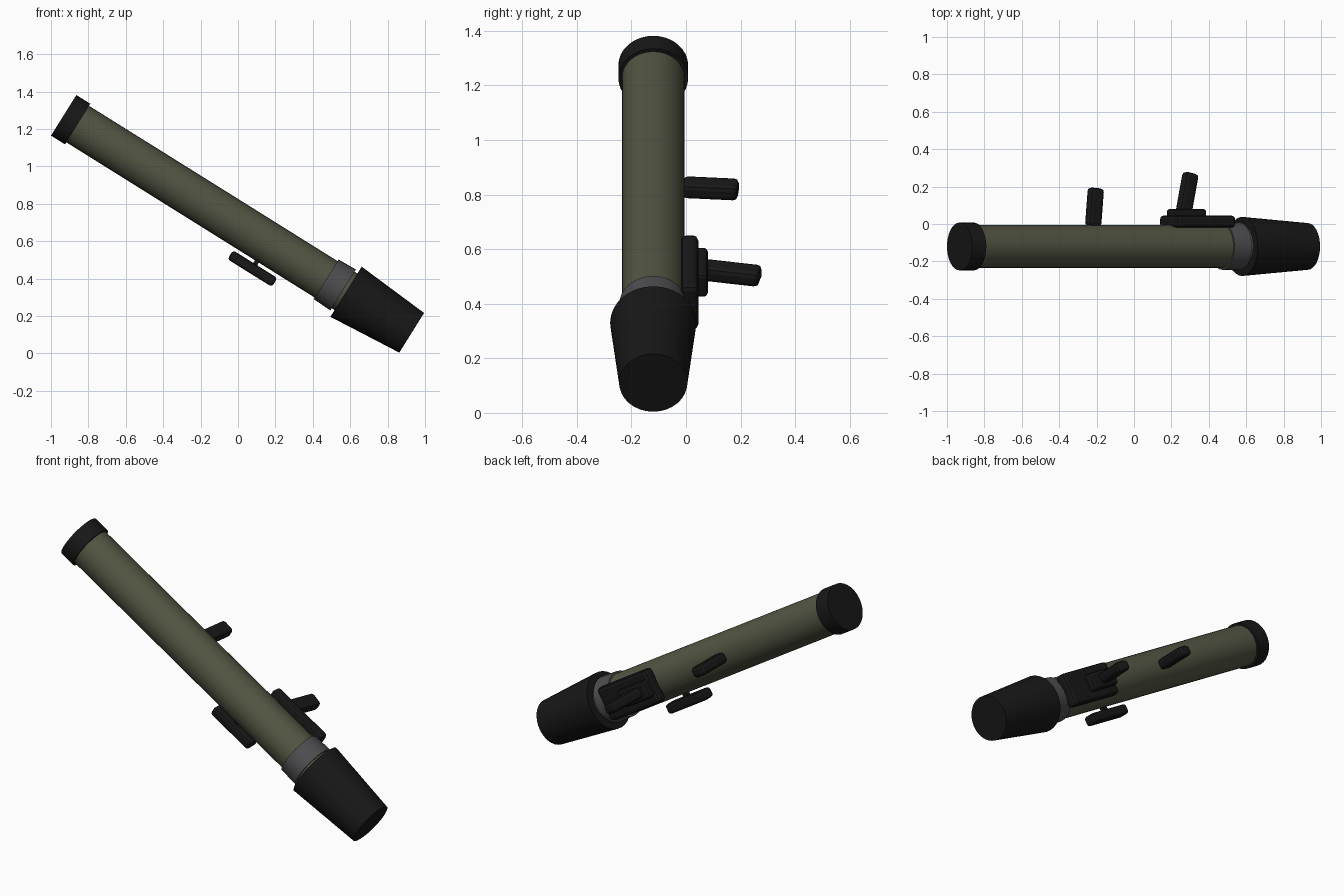
import bpy
from math import radians
from mathutils import Matrix

if "Cube" in bpy.data.objects:
    bpy.data.objects.remove(bpy.data.objects["Cube"])

# Launcher frame: local x runs down the tube, y is sideways, z is across the tube
FRAME = Matrix.Translation((-0.932, -0.12, 1.273)) @ Matrix.Rotation(radians(32), 4, 'Y')


def material(name, rgb):
    m = bpy.data.materials.new(name)
    m.diffuse_color = (*rgb, 1)
    m.use_nodes = True
    m.node_tree.nodes["Principled BSDF"].inputs["Base Color"].default_value = m.diffuse_color
    return m


OLIVE = material("olive_paint", (0.085, 0.09, 0.055))
BLACK = material("black_rubber", (0.009, 0.009, 0.009))
GREY = material("dark_metal", (0.075, 0.075, 0.08))


def finish(name, mat, local):
    ob = bpy.context.object
    ob.name = name
    ob.matrix_world = FRAME @ local
    ob.data.materials.append(mat)
    return ob


def barrel(name, start, end, r_start, r_end, mat):
    """Round section along the tube axis."""
    bpy.ops.mesh.primitive_cone_add(vertices=32, radius1=r_start, radius2=r_end, depth=end - start)
    bpy.ops.object.shade_smooth_by_angle(angle=radians(30))
    finish(name, mat, Matrix.Translation(((start + end) / 2, 0, 0)) @ Matrix.Rotation(radians(90), 4, 'Y'))


def block(name, centre, size, bevel, mat=BLACK, lean=0):
    """Bevelled box, optionally leaning toward the muzzle."""
    bpy.ops.mesh.primitive_cube_add(size=1)
    bpy.context.object.data.transform(Matrix.Diagonal((*size, 1)))
    ob = finish(name, mat, Matrix.Translation(centre) @ Matrix.Rotation(radians(-lean), 4, 'Z'))
    if bevel:
        mod = ob.modifiers.new("bevel", 'BEVEL')
        mod.width = bevel
        mod.segments = 2


# Tube and its round fittings
barrel("tube", 0.004, 1.80, 0.115, 0.115, OLIVE)
barrel("rear_cap", 0.0, 0.088, 0.128, 0.128, BLACK)
barrel("collar", 1.655, 1.762, 0.125, 0.129, GREY)
barrel("front_cone", 1.78, 2.194, 0.158, 0.125, BLACK)

# Trigger housing: stacked plates on the side of the tube
block("housing_plate", (1.50, 0.133, 0), (0.37, 0.064, 0.19), 0.018)
block("grip_base", (1.43, 0.175, 0), (0.20, 0.05, 0.10), 0.015)

# Two hand grips
block("rear_grip", (1.433, 0.28, 0), (0.082, 0.23, 0.06), 0.018, lean=12)
block("fore_grip", (0.85, 0.21, 0), (0.082, 0.205, 0.06), 0.018, lean=5)

# Sight box on a short post
block("sight", (1.29, -0.02, -0.160), (0.28, 0.08, 0.056), 0.015)
block("sight_post", (1.29, -0.02, -0.12), (0.025, 0.03, 0.05), 0)
